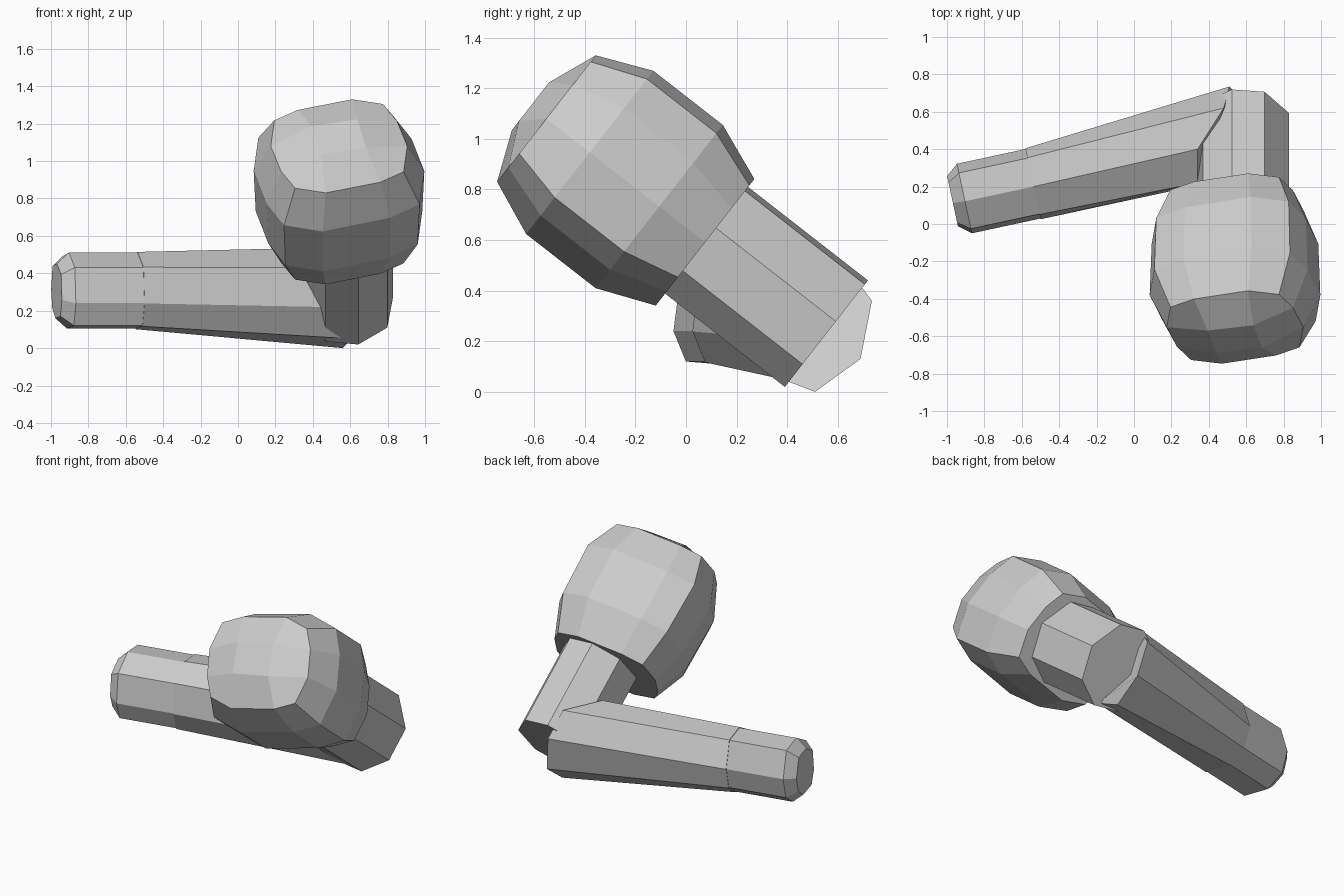
import bpy, bmesh
from mathutils import Vector

if "Cube" in bpy.data.objects:
    bpy.data.objects.remove(bpy.data.objects["Cube"])


def loft(rings, caps=(True, True)):
    """Bridge equal-length rings of points, optionally capping the ends."""
    bm = bmesh.new()
    vr = [[bm.verts.new(p) for p in r] for r in rings]
    n = len(vr[0])
    for a, b in zip(vr, vr[1:]):
        for i in range(n):
            j = (i + 1) % n
            bm.faces.new((a[i], a[j], b[j], b[i]))
    if caps[0]:
        bm.faces.new(vr[0])
    if caps[1]:
        bm.faces.new(vr[-1])
    return bm, vr


def finish(name, bm):
    bmesh.ops.recalc_face_normals(bm, faces=bm.faces)
    me = bpy.data.meshes.new(name)
    bm.to_mesh(me)
    bm.free()
    bpy.context.collection.objects.link(bpy.data.objects.new(name, me))


# Slanted upper-arm frame: s runs up the axis, (x, t) lies across it
AXIS = Vector((0, -0.789, 0.615))
ACROSS = Vector((0, 0.615, 0.789))
ELBOW = Vector((0, 0.555, 0.23))


def slanted(cx, s, x, t):
    return ELBOW + AXIS * s + ACROSS * t + Vector((cx + x, 0, 0))


# Upper arm: octagonal tube
half = [(.06, -.267), (.215, -.153), (.247, .061), (.115, .247)]
octagon = half + [(-x, -t) for x, t in half]
bm, _ = loft([[slanted(.583, s, x, t) for x, t in octagon] for s in (0, .75)])
finish("upper_arm", bm)

# Shoulder: bulging rounded-square form with a 3x3 domed cap
half = [(.345, -.175), (.365, 0), (.31, .17), (.235, .285), (.07, .317), (-.22, .245)]
square = half + [(-x, -t) for x, t in half]
profile = [(.60, 1, 1), (.83, 1.22, 1.29), (1.178, 1.25, 1.29), (1.395, 1, 1)]
bm, rings = loft([[slanted(.54, s, x * kx, t * kt - .01) for x, t in square]
                  for s, kx, kt in profile], (True, False))
top = rings[-1]
inner = [bm.verts.new(slanted(.54, 1.475, square[c][0] * .42, square[c][1] * .42 - .01))
         for c in (0, 3, 6, 9)]
for k in range(4):
    c = 3 * k
    bm.faces.new((top[c - 1], top[c], top[c + 1], inner[k]))
    bm.faces.new((top[c + 1], top[c + 2], inner[(k + 1) % 4], inner[k]))
bm.faces.new(inner)
finish("shoulder", bm)

# Forearm frame: d runs from wrist to fingers, (u, z) is the cross-section
section = [(-.19, .24), (-.165, .43), (-.015, .51), (.14, .492),
           (.19, .32), (.15, .18), (.04, .105), (-.14, .12)]


def wrist_ring(d, k=1.0):
    c = Vector((-.54, .215, .30)) + Vector((-.978, -.21, 0)) * d
    return [c + Vector((-.21, .978, 0)) * u * k + Vector((0, 0, (z - .30) * k)) for u, z in section]


# Forearm: widens toward the elbow
elbow_ring = [(.45, .23, .22), (.34, .22, .43), (.34, .40, .535), (.48, .62, .515),
              (.51, .735, .36), (.55, .69, .13), (.56, .51, 0), (.61, .38, .05)]
bm, _ = loft([wrist_ring(0, 1.02), elbow_ring])
finish("forearm", bm)

# Hand: stub with a bevelled end
bm, _ = loft([wrist_ring(-.03), wrist_ring(.375), wrist_ring(.44, .72)])
finish("hand", bm)
